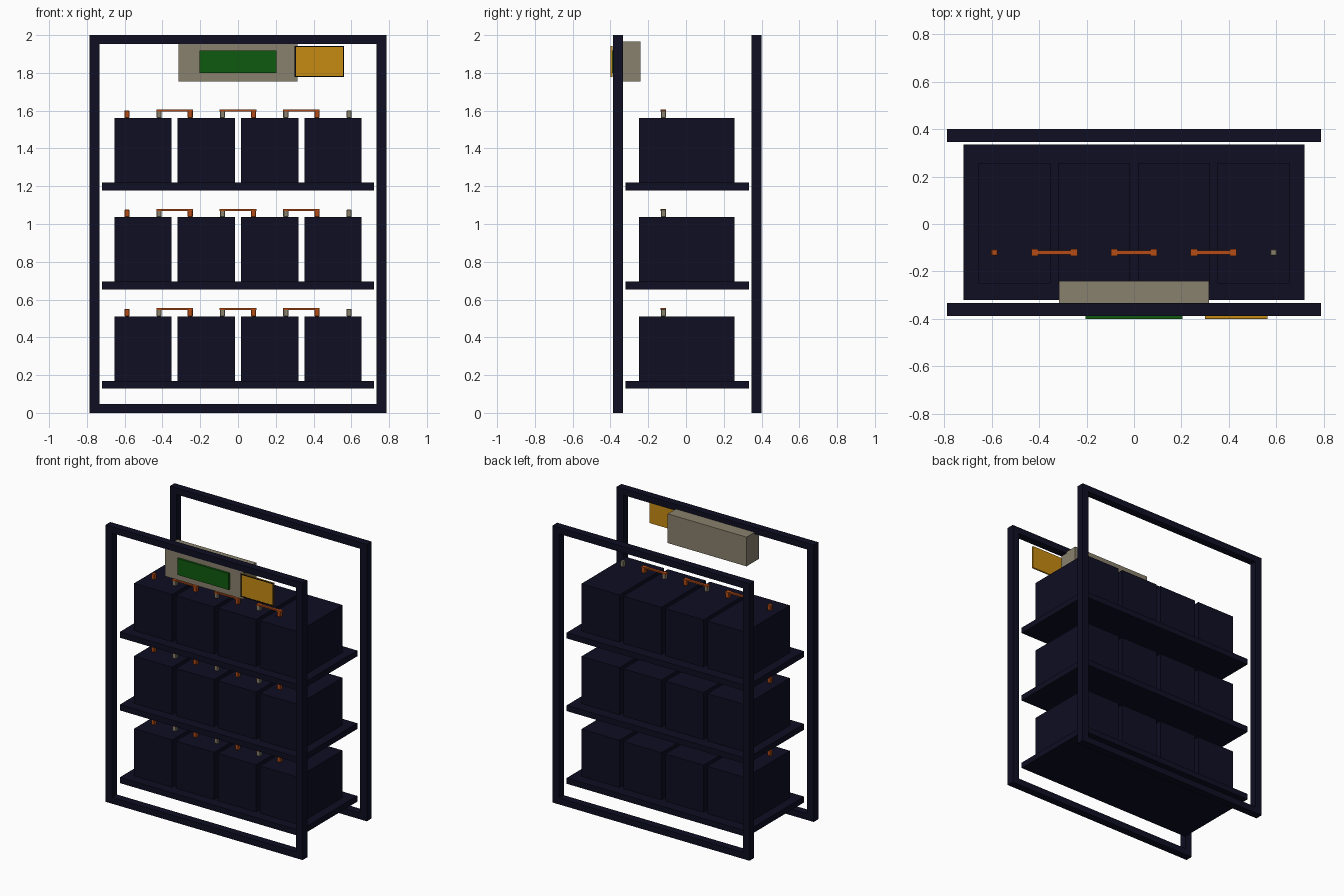
import bpy
import bmesh
from mathutils import Matrix, Vector

if "Cube" in bpy.data.objects:
    bpy.data.objects.remove(bpy.data.objects["Cube"])


def material(name, r, g, b):
    def lin(c):
        c /= 255
        return c / 12.92 if c <= 0.04045 else ((c + 0.055) / 1.055) ** 2.4
    m = bpy.data.materials.new(name)
    m.diffuse_color = (lin(r), lin(g), lin(b), 1)
    m.use_nodes = True
    m.node_tree.nodes["Principled BSDF"].inputs["Base Color"].default_value = m.diffuse_color
    return m


NAVY = material("dark navy", 14, 14, 35)
GREY = material("warm grey", 137, 129, 109)
GREEN = material("screen green", 15, 90, 15)
YELLOW = material("amber yellow", 198, 138, 18)
COPPER = material("copper", 180, 76, 22)
BLACK = material("black", 8, 8, 8)


def boxes(name, mat, bounds, bevel=0):
    """One object made of boxes given as (x0, x1, y0, y1, z0, z1)."""
    bm = bmesh.new()
    for x0, x1, y0, y1, z0, z1 in bounds:
        centre = Vector(((x0 + x1) / 2, (y0 + y1) / 2, (z0 + z1) / 2))
        size = Matrix.Diagonal((x1 - x0, y1 - y0, z1 - z0, 1))
        bmesh.ops.create_cube(bm, size=1, matrix=Matrix.Translation(centre) @ size)
    if bevel:
        bmesh.ops.bevel(bm, geom=bm.edges[:], offset=bevel, segments=1, affect='EDGES')
    me = bpy.data.meshes.new(name)
    bm.to_mesh(me)
    bm.free()
    me.materials.append(mat)
    ob = bpy.data.objects.new(name, me)
    bpy.context.collection.objects.link(ob)
    return ob


# Two upright rectangular frames
W, T, B = 0.787, 0.053, 0.046
for name, y0, y1 in (("front_frame", -0.387, -0.333), ("back_frame", 0.346, 0.4)):
    boxes(name, NAVY, [
        (-W, -W + T, y0, y1, 0, 2),
        (W - T, W, y0, y1, 0, 2),
        (-W + T, W - T, y0, y1, 0, B),
        (-W + T, W - T, y0, y1, 2 - B, 2)])

# Shelves with four batteries, their terminals and copper links
CENTRES = [-0.503, -0.168, 0.168, 0.503]
H, TY, R = 0.085, -0.12, 0.0135
for i in range(3):
    z = 0.128 + 0.525 * i
    n = i + 1
    boxes(f"shelf_{n}", NAVY, [(-0.719, 0.719, -0.321, 0.334, z, z + 0.042)])
    zb, zt = z + 0.042, z + 0.383
    for j, c in enumerate(CENTRES):
        boxes(f"battery_{n}_{j + 1}", NAVY, [(c - 0.152, c + 0.152, -0.25, 0.257, zb, zt)])
        for kind, mat, x in (("positive", COPPER, c - H), ("negative", GREY, c + H)):
            boxes(f"{kind}_terminal_{n}_{j + 1}", mat,
                  [(x - R, x + R, TY - R, TY + R, zt, zt + 0.04)], 0.003)
    for j in range(3):
        a, b = CENTRES[j] + H, CENTRES[j + 1] - H
        zl = zt + 0.034
        e = R + 0.001
        boxes(f"copper_link_{n}_{j + 1}", COPPER, [
            (a - e, a + e, TY - e, TY + e, zl, zl + 0.01),
            (b - e, b + e, TY - e, TY + e, zl, zl + 0.01),
            (a + e, b - e, TY - 0.009, TY + 0.009, zl, zl + 0.01)])

# Control box with its display
boxes("control_box", GREY, [(-0.315, 0.315, -0.385, -0.241, 1.755, 1.966)])
boxes("display", GREEN, [(-0.205, 0.205, -0.4, -0.384, 1.80, 1.918)])

# Warning plate with a thin dark border
x0, x1, z0, z1, w = 0.299, 0.562, 1.777, 1.943, 0.007
boxes("warning_plate", YELLOW, [(x0, x1, -0.399, -0.388, z0, z1)])
boxes("plate_border", BLACK, [
    (x0, x0 + w, -0.4, -0.398, z0, z1),
    (x1 - w, x1, -0.4, -0.398, z0, z1),
    (x0 + w, x1 - w, -0.4, -0.398, z0, z0 + w),
    (x0 + w, x1 - w, -0.4, -0.398, z1 - w, z1)])
